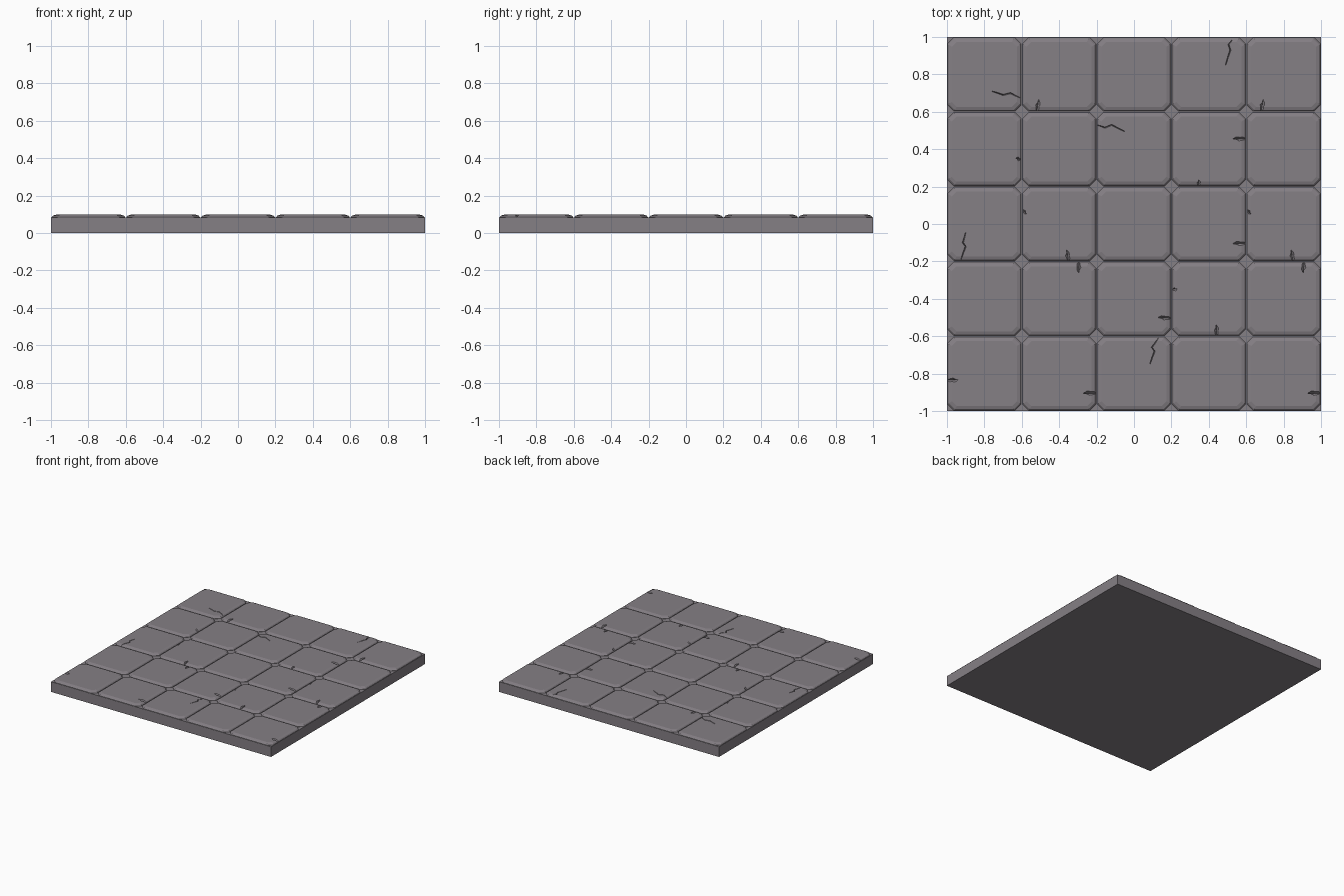
import bpy, bmesh
from mathutils import Vector

if "Cube" in bpy.data.objects:
    bpy.data.objects.remove(bpy.data.objects["Cube"])

TOP = 0.098          # walking surface height
stone = bpy.data.materials.new("grey stone")
stone.diffuse_color = (0.235, 0.215, 0.235, 1)
stone.use_nodes = True
stone.node_tree.nodes["Principled BSDF"].inputs["Base Color"].default_value = stone.diffuse_color


def make_object(name, bm):
    bmesh.ops.recalc_face_normals(bm, faces=bm.faces[:])
    mesh = bpy.data.meshes.new(name)
    bm.to_mesh(mesh)
    bm.free()
    mesh.materials.append(stone)
    obj = bpy.data.objects.new(name, mesh)
    bpy.context.collection.objects.link(obj)
    return obj


def loft(bm, rings):
    """Skin a stack of equal-sized point rings into a closed solid."""
    loops = [[bm.verts.new(p) for p in r] for r in rings]
    n = len(loops[0])
    for a, b in zip(loops, loops[1:]):
        for i in range(n):
            j = (i + 1) % n
            bm.faces.new((a[i], a[j], b[j], b[i]))
    bm.faces.new(loops[0][::-1])
    bm.faces.new(loops[-1])


def octagon(cx, cy, h, cut, z):
    k = h - cut
    pts = [(h, -k), (h, k), (k, h), (-k, h), (-h, k), (-h, -k), (-k, -h), (k, -h)]
    return [(cx + x, cy + y, z) for x, y in pts]


def groove(bm, path, widths, depth):
    """V-shaped cutter along a path, with a half width at each point."""
    pts = [Vector(p) for p in path]
    rings = []
    for i, p in enumerate(pts):
        d = (pts[min(i + 1, len(pts) - 1)] - pts[max(i - 1, 0)]).normalized()
        side = Vector((-d.y, d.x)) * widths[i]
        a, b = p + side, p - side
        rings.append([(a.x, a.y, TOP + 0.01), (b.x, b.y, TOP + 0.01),
                      (p.x, p.y, TOP - depth)])
    loft(bm, rings)


# Base slab
bm = bmesh.new()
bmesh.ops.create_cube(bm, size=1)
for v in bm.verts:
    v.co = (v.co.x * 2, v.co.y * 2, (v.co.z + 0.5) * 0.083)
make_object("base_slab", bm)

# Five by five paving tiles with clipped corners and a two-step rounded edge
bm = bmesh.new()
for ix in range(5):
    for iy in range(5):
        cx, cy = -0.8 + 0.4 * ix, -0.8 + 0.4 * iy
        loft(bm, [octagon(cx, cy, 0.197, 0.034, 0.07),
                  octagon(cx, cy, 0.197, 0.034, 0.085),
                  octagon(cx, cy, 0.190, 0.032, 0.093),
                  octagon(cx, cy, 0.174, 0.026, TOP)])
tiles = make_object("paving_tiles", bm)

# Cutter: long zigzag cracks and short chipped notches on the tile edges
cracks = [
    [(-0.76, 0.71), (-0.70, 0.69), (-0.66, 0.70), (-0.61, 0.675)],
    [(0.525, 0.985), (0.505, 0.96), (0.515, 0.93), (0.49, 0.85)],
    [(-0.20, 0.53), (-0.155, 0.515), (-0.12, 0.53), (-0.05, 0.495)],
    [(-0.90, -0.045), (-0.915, -0.10), (-0.90, -0.12), (-0.925, -0.19)],
    [(0.13, -0.61), (0.095, -0.66), (0.11, -0.68), (0.085, -0.75)],
]
# edge point, then offset to the tip
notches = [
    (-0.52, 0.60, 0.01, 0.065), (0.68, 0.60, 0.01, 0.065), (0.60, 0.455, -0.07, 0.0),
    (0.60, 0.08, 0.025, -0.027), (-0.60, 0.08, 0.025, -0.027),
    (-0.35, -0.20, -0.01, 0.06), (-0.295, -0.20, 0.0, -0.06),
    (0.60, -0.105, -0.07, 0.0), (0.85, -0.20, -0.01, 0.06),
    (0.91, -0.20, -0.005, -0.06), (0.20, -0.505, -0.07, 0.005),
    (0.20, -0.35, 0.03, 0.003), (0.44, -0.60, 0.0, 0.06),
    (-1.0, -0.835, 0.06, 0.003), (-0.20, -0.905, -0.07, 0.0),
    (1.0, -0.905, -0.07, 0.0), (-0.60, 0.34, -0.03, 0.012), (0.345, 0.20, 0.0, 0.035),
]
bm = bmesh.new()
for path in cracks:
    groove(bm, path, [0.003, 0.007, 0.007, 0.003], 0.01)
for x, y, dx, dy in notches:
    s, d = Vector((x, y)), Vector((dx, dy))
    groove(bm, [s - d * 0.05, s + d * 0.45, s + d * 0.55, s + d],
           [0.024, 0.016, 0.020, 0.002], 0.012)
cutter = make_object("crack_cutter", bm)
cutter.hide_render = True

# Carve the cracks, then drop the helper
mod = tiles.modifiers.new("cracks", 'BOOLEAN')
mod.operation = 'DIFFERENCE'
mod.solver = 'EXACT'
mod.object = cutter
bpy.context.view_layer.objects.active = tiles
bpy.ops.object.modifier_apply(modifier=mod.name)
bpy.data.objects.remove(cutter)
